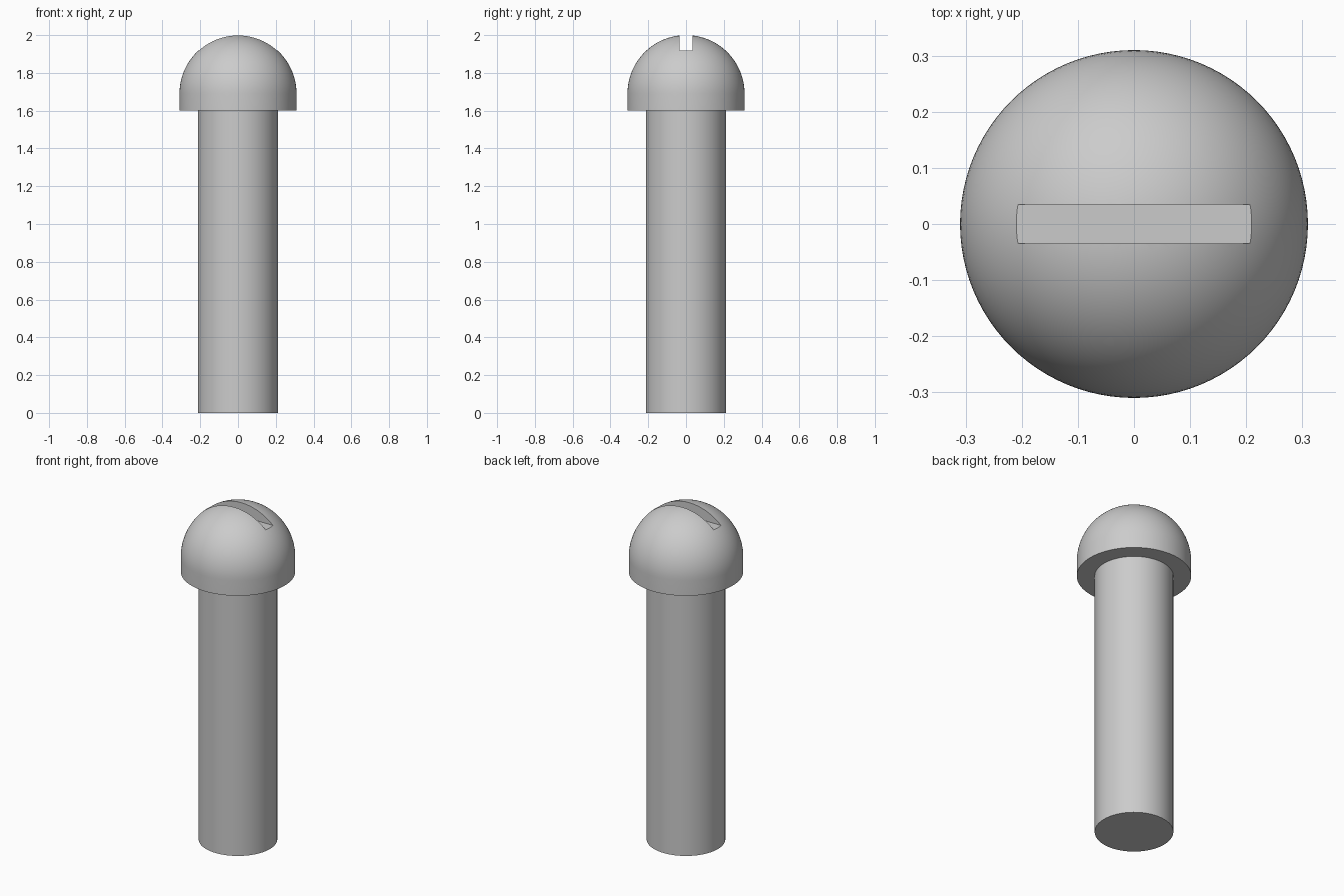
import bpy
import bmesh
from math import sin, cos, pi, radians

cube = bpy.data.objects.get("Cube")
if cube:
    bpy.data.objects.remove(cube, do_unlink=True)

HEAD_R, SHANK_R = 0.31, 0.213
HEAD_BASE, DOME_BASE, TOP = 1.6, 1.69, 2.0
SLOT_W, SLOT_FLOOR = 0.069, 1.918
SEGMENTS, ARC_STEPS = 96, 24

# Plain grey metal
grey = bpy.data.materials.new("grey metal")
grey.use_nodes = True
colour = (0.6, 0.6, 0.6, 1)
grey.diffuse_color = colour
grey.node_tree.nodes["Principled BSDF"].inputs["Base Color"].default_value = colour


def lathe(name, profile):
    """Revolve an (r, z) profile around z into a closed solid."""
    bm = bmesh.new()
    verts = [bm.verts.new((r, 0, z)) for r, z in profile]
    edges = [bm.edges.new(pair) for pair in zip(verts, verts[1:])]
    bmesh.ops.spin(bm, geom=verts + edges, cent=(0, 0, 0), axis=(0, 0, 1),
                   angle=2 * pi, steps=SEGMENTS)
    bmesh.ops.remove_doubles(bm, verts=bm.verts, dist=1e-5)
    bmesh.ops.recalc_face_normals(bm, faces=bm.faces)
    mesh = bpy.data.meshes.new(name)
    bm.to_mesh(mesh)
    bm.free()
    mesh.materials.append(grey)
    obj = bpy.data.objects.new(name, mesh)
    bpy.context.collection.objects.link(obj)
    return obj


# Shank, flat shoulder, short collar and domed head in one solid
profile = [(0, 0), (SHANK_R, 0), (SHANK_R, HEAD_BASE), (HEAD_R, HEAD_BASE)]
for i in range(ARC_STEPS):
    a = pi / 2 * i / ARC_STEPS
    profile.append((HEAD_R * cos(a), DOME_BASE + (TOP - DOME_BASE) * sin(a)))
profile.append((0, TOP))
screw = lathe("round_head_screw", profile)

# Driver slot cut straight across the dome
bpy.ops.mesh.primitive_cube_add(size=1, location=(0, 0, SLOT_FLOOR + 0.1))
cutter = bpy.context.object
cutter.name = "slot_cutter"
cutter.scale = (1, SLOT_W, 0.2)
cutter.hide_render = True
cutter.data.materials.append(grey)

cut = screw.modifiers.new("driver slot", 'BOOLEAN')
cut.operation = 'DIFFERENCE'
cut.solver = 'EXACT'
cut.object = cutter

bpy.ops.object.select_all(action='DESELECT')
screw.select_set(True)
bpy.context.view_layer.objects.active = screw
bpy.ops.object.modifier_apply(modifier=cut.name)
bpy.data.objects.remove(cutter, do_unlink=True)

# Smooth round surfaces, crisp rims and slot edges
bpy.ops.object.shade_smooth_by_angle(angle=radians(30))
